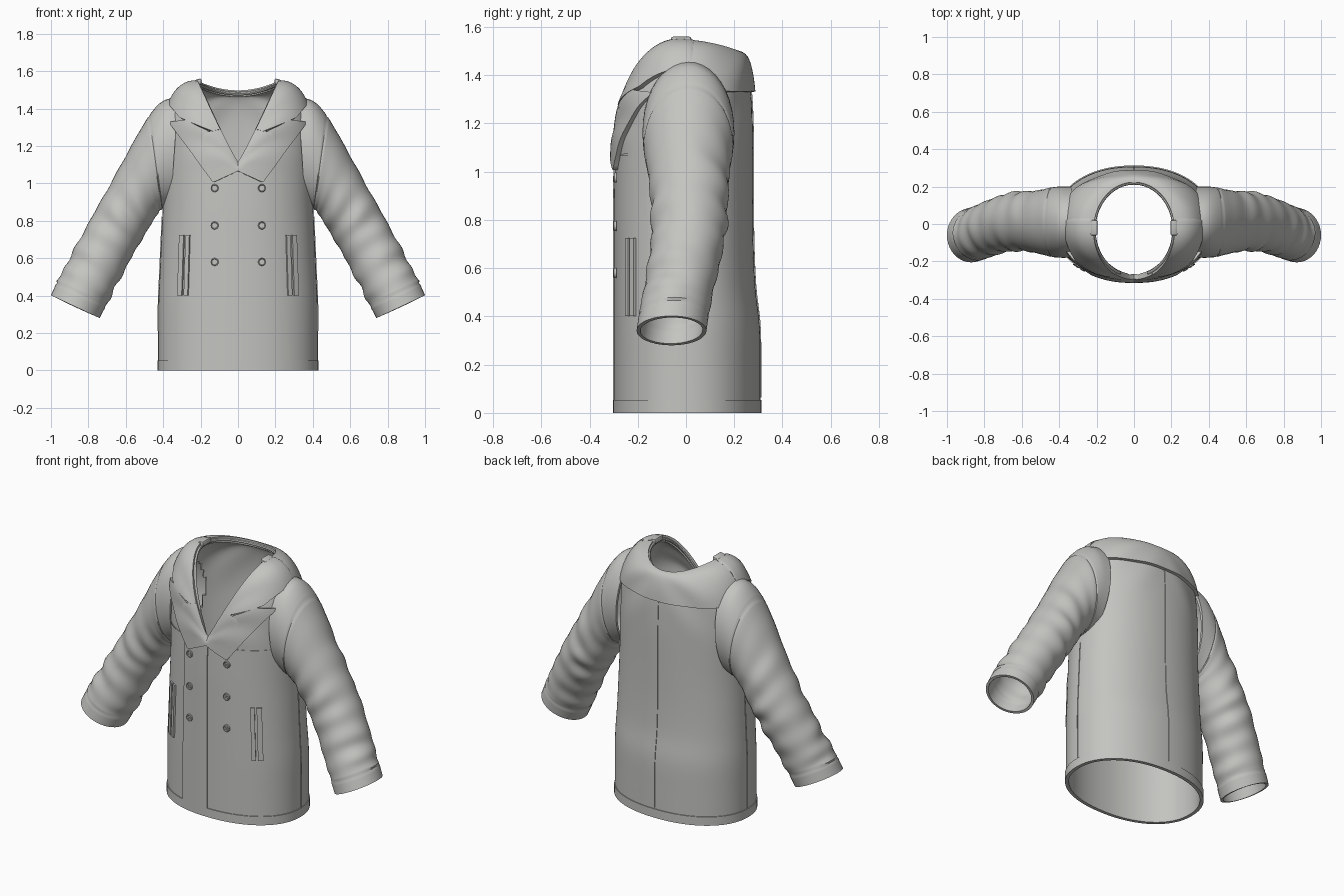
import bpy, bmesh, math
from mathutils import Vector

cube = bpy.data.objects.get("Cube")
if cube:
    bpy.data.objects.remove(cube)

COLOR = (0.55, 0.55, 0.53, 1)
cloth = bpy.data.materials.new("grey cloth")
cloth.use_nodes = True
cloth.diffuse_color = COLOR
cloth.node_tree.nodes["Principled BSDF"].inputs["Base Color"].default_value = COLOR


# ---------- helpers ----------
def finish(name, bm, thickness=0, offset=-1, mirror=False, bevel=0):
    mesh = bpy.data.meshes.new(name)
    bm.to_mesh(mesh)
    bm.free()
    mesh.materials.append(cloth)
    ob = bpy.data.objects.new(name, mesh)
    bpy.context.collection.objects.link(ob)
    if thickness:
        m = ob.modifiers.new("thickness", 'SOLIDIFY')
        m.thickness, m.offset = thickness, offset
    if bevel:
        m = ob.modifiers.new("soft_edge", 'BEVEL')
        m.width, m.segments = bevel, 2
    if mirror:
        m = ob.modifiers.new("mirror", 'MIRROR')
        m.use_mirror_merge = False
    bpy.ops.object.select_all(action='DESELECT')
    ob.select_set(True)
    bpy.context.view_layer.objects.active = ob
    for mod_name in [m.name for m in ob.modifiers]:
        bpy.ops.object.modifier_apply(modifier=mod_name)
    bpy.ops.object.shade_smooth_by_angle(angle=math.radians(40))


def grid(rows, closed):
    bm = bmesh.new()
    vs = [[bm.verts.new(p) for p in row] for row in rows]
    n = len(rows[0])
    for a, b in zip(vs, vs[1:]):
        for i in range(n if closed else n - 1):
            j = (i + 1) % n
            bm.faces.new((a[i], a[j], b[j], b[i]))
    return bm


def steps(lo, hi, n):
    return [lo + (hi - lo) * i / n for i in range(n + 1)]


def spline(keys, s):
    """Catmull-Rom through a list of equal-length tuples, s in 0..1."""
    f = min(s, 0.999999) * (len(keys) - 1)
    i = int(f)
    f -= i
    k = [keys[min(max(i + d, 0), len(keys) - 1)] for d in (-1, 0, 1, 2)]
    return [0.5 * (2 * b + (c - a) * f + (2 * a - 5 * b + 4 * c - d) * f * f
                   + (3 * b - a - 3 * c + d) * f ** 3) for a, b, c, d in zip(*k)]


# ---------- torso surface: u runs round from the front, t from hem (0) to neck (2) ----------
# height, half width, front depth, back depth
TORSO = [(0, .425, .298, .308), (.18, .425, .298, .308), (.36, .425, .298, .306),
         (.52, .418, .298, .288), (.70, .41, .298, .28), (.88, .402, .298, .278),
         (1.07, .40, .295, .278)]


def spow(v, p):
    return math.copysign(abs(v) ** p, v)


def surf(u, t):
    s, c = math.sin(u), math.cos(u)
    z, w, front, back = spline(TORSO, min(t, 1))
    x, y = w * spow(s, .92), -(front if c > 0 else back) * spow(c, .92)
    if t > 1:
        a = (t - 1) * math.pi / 2
        nx, ny = .215 * s, -.03 - .25 * c
        nz = 1.085 + .445 * abs(s) if c > 0 else 1.48 + .05 * s * s
        k, h = 1 - max(math.cos(a), 0) ** .8, math.sin(a) ** .8
        x, y, z = x + (nx - x) * k, y + (ny - y) * k, z + (nz - z) * h
        # soft drag folds running from the armpit
        y += .012 * c * abs(s) * math.sin(a * 2) * math.sin(9 * abs(s) + 6 * a)
    return Vector((x, y, z))


TURN = 2 * math.pi
body = grid([[surf(u, t) for u in steps(0, TURN, 96)[:-1]] for t in steps(0, 2, 56)], True)


def in_armhole(face):
    p = face.calc_center_median()
    return abs(p.x) > .3 and ((p.y - .01) / .15) ** 2 + ((p.z - 1.16) / .24) ** 2 < 1


bmesh.ops.delete(body, geom=[f for f in body.faces if in_armhole(f)], context='FACES')
finish("coat_body", body, .016)


# ---------- sleeves ----------
# outer x, z, inner x, z, depth centre, half depth
SLEEVE = [(.32, 1.46, .36, .88, .01, .19), (.41, 1.435, .39, .87, .01, .19),
          (.50, 1.325, .41, .86, .01, .183), (.62, 1.11, .435, .83, .012, .165),
          (.72, .93, .495, .73, .015, .158), (.81, .77, .555, .63, .005, .152),
          (.89, .62, .625, .50, -.02, .146), (.955, .50, .69, .375, -.045, .145),
          (1.0, .402, .74, .28, -.06, .145)]


def sleeve_ring(s):
    ox, oz, ix, iz, yc, hy = spline(SLEEVE, s)
    centre = Vector(((ox + ix) / 2, yc, (oz + iz) / 2))
    outward = Vector((ox, yc, oz)) - centre
    mask = max(0, min(1, (s - .2) / .3)) * (s < .91)
    ring = []
    for g in steps(0, TURN, 40)[:-1]:
        # cloth folds bunch up toward the wrist
        wave = math.sin(62 * s + 1.3 * math.sin(g + 1)) + .7 * math.sin(37 * s + 2 * math.sin(g * 2))
        k = 1 + mask * .032 * wave * (.65 + .35 * math.sin(g * 2 + 9 * s))
        if .215 < s < .23 or .90 < s < .915:
            k -= .02          # shoulder and cuff seams
        ring.append(centre + (outward * math.cos(g) - Vector((0, hy, 0)) * math.sin(g)) * k)
    return ring


finish("sleeves", grid([sleeve_ring(s) for s in steps(0, 1, 100)], True), .016, mirror=True)


# ---------- rectangular panels and seams on the torso ----------
def panel(name, u0, u1, t0, t1, cols, rows, height, mirror=False):
    points = [[surf(u, t) for u in steps(u0, u1, cols)] for t in steps(t0, t1, rows)]
    finish(name, grid(points, False), height, 1, mirror)


SIDE = math.pi / 2 + .02
panel("front_overlap", -.41, 0, 0, .99, 10, 30, .005)
panel("hem_band", 0, TURN, 0, .062, 96, 2, .005)
panel("chest_seam", .4, 1.3, .996, 1.004, 16, 1, .003, True)
panel("back_seam", math.pi - .005, math.pi + .005, .07, 1.55, 1, 30, .004)
panel("side_seams", SIDE - .005, SIDE + .005, .03, .78, 1, 20, .004, True)
panel("inner_pocket_welts", .642, .709, .375, .69, 3, 14, .011, True)
panel("outer_pocket_welts", .742, .828, .375, .69, 3, 14, .011, True)


# ---------- shaped lapels and collar on the torso ----------
def edge(inside, u, t_out, t_in):
    for _ in range(10):
        mid = (t_out + t_in) / 2
        if inside(surf(u, mid)):
            t_in = mid
        else:
            t_out = mid
    return t_in


def span(inside, u, t0):
    ts = steps(t0, 2, 60)
    hits = [i for i, t in enumerate(ts) if inside(surf(u, t))]
    if len(hits) < 2:
        return None
    a, b = hits[0], hits[-1]
    return (edge(inside, u, ts[max(a - 1, 0)], ts[a]),
            edge(inside, u, ts[min(b + 1, 60)], ts[b]))


def shaped(name, inside, height, t0, u0, u1, cols, mirror):
    valid = [u for u in steps(u0, u1, 200) if span(inside, u, t0)]
    columns = []
    for u in steps(valid[0], valid[-1], cols):
        ends = span(inside, u, t0)
        if ends:
            columns.append([surf(u, t) for t in steps(*ends, 10)])
    finish(name, grid(list(zip(*columns)), False), height, 1, mirror)


def polygon(pts):
    """Test whether a point on the front lies in an outline given in x, z."""
    def test(p):
        hit = False
        for (x1, z1), (x2, z2) in zip(pts, pts[1:] + pts[:1]):
            if (z1 > p.z) != (z2 > p.z) and p.x < (x2 - x1) * (p.z - z1) / (z2 - z1) + x1:
                hit = not hit
        return hit and p.y < .02
    return test


LAPEL = [(-.01, 1.07), (.13, 1.005), (.355, 1.325), (.27, 1.335), (.13, 1.265), (.08, 1.32), (-.01, 1.12)]
COLLAR = [(.13, 1.27), (.30, 1.345), (.385, 1.46), (.36, 1.6), (.1, 1.6), (.05, 1.3)]
shaped("lapels", polygon(LAPEL), .02, .8, 0, 1.6, 48, True)
shaped("front_collar", polygon(COLLAR), .022, 1, 0, 1.75, 40, True)
shaped("back_collar", lambda p: p.y > -.05 and p.z > 1.33 and abs(p.x) < .345,
       .018, 1, 1.2, TURN - 1.2, 80, False)

# rolled neck edge
rolled = []
for u in steps(.35, TURN - .35, 72):
    out = Vector((math.sin(u), -math.cos(u), 0))
    rolled.append([surf(u, 2) + .01 * (out * math.cos(g) + Vector((0, 0, math.sin(g))))
                   for g in steps(0, TURN, 8)[:-1]])
neck = grid(rolled, True)
bmesh.ops.recalc_face_normals(neck, faces=neck.faces)
finish("neck_edge", neck)

# raised collar ends
tab = bmesh.new()
bmesh.ops.create_cube(tab, size=1)
for v in tab.verts:
    v.co = Vector((.215 + v.co.x * .04, -.02 + v.co.y * .085, 1.54 + v.co.z * .034 - v.co.x * .012))
finish("collar_tabs", tab, mirror=True, bevel=.01)

# buttons: radius and height profile of a disc with a raised rim, plus four thread knots
PROFILE = [(.021, 0), (.021, .009), (.018, .012), (.015, .009), (.001, .009)]
for row, z in enumerate((.975, .775, .58)):
    for side, x in (("right", -.125), ("left", .128)):
        y = surf(math.asin(x / .42), z / 1.07).y - .004
        button = grid([[(x + r * math.cos(g), y - h, z + r * math.sin(g))
                        for g in steps(0, TURN, 16)[:-1]] for r, h in PROFILE], True)
        for g in steps(math.pi / 4, math.pi * 9 / 4, 4)[:-1]:
            knot = bmesh.ops.create_cube(button, size=.004)
            bmesh.ops.translate(button, verts=knot["verts"],
                                vec=(x + .007 * math.cos(g), y - .009, z + .007 * math.sin(g)))
        bmesh.ops.recalc_face_normals(button, faces=button.faces)
        finish(f"button_{side}_{row + 1}", button)
